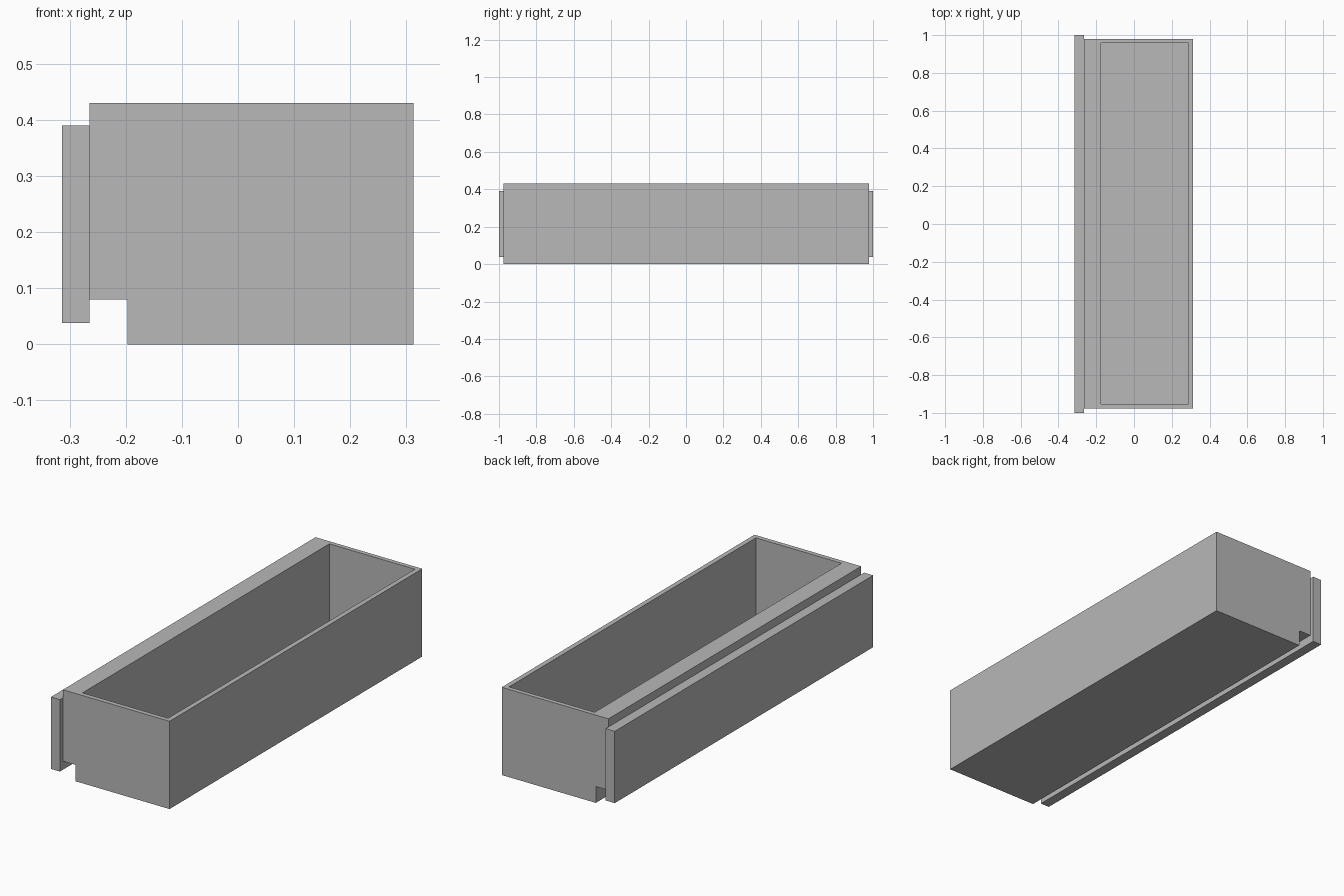
import bpy
import bmesh

if "Cube" in bpy.data.objects:
    bpy.data.objects.remove(bpy.data.objects["Cube"], do_unlink=True)

# One plain grey
grey = bpy.data.materials.new("plain_grey")
grey.use_nodes = True
colour = (0.48, 0.48, 0.48, 1.0)
grey.diffuse_color = colour
grey.node_tree.nodes["Principled BSDF"].inputs["Base Color"].default_value = colour


def extrude_profile(name, profile, y0, y1):
    """Extrude an (x, z) outline along y into a closed solid."""
    bm = bmesh.new()
    face = bm.faces.new([bm.verts.new((x, y0, z)) for x, z in profile])
    result = bmesh.ops.extrude_face_region(bm, geom=[face])
    moved = [v for v in result["geom"] if isinstance(v, bmesh.types.BMVert)]
    bmesh.ops.translate(bm, verts=moved, vec=(0, y1 - y0, 0))
    bmesh.ops.recalc_face_normals(bm, faces=bm.faces)
    mesh = bpy.data.meshes.new(name)
    bm.to_mesh(mesh)
    bm.free()
    mesh.materials.append(grey)
    obj = bpy.data.objects.new(name, mesh)
    bpy.context.collection.objects.link(obj)
    return obj


def rectangle(x0, x1, z0, z1):
    return [(x0, z0), (x1, z0), (x1, z1), (x0, z1)]


# Drawer box with a notch running under one side
left, right, top = -0.265, 0.313, 0.43
notch_x, notch_z = -0.197, 0.08
box = extrude_profile("drawer_box", [
    (notch_x, 0), (right, 0), (right, top),
    (left, top), (left, notch_z), (notch_x, notch_z)], -0.977, 0.979)

# Open cavity, leaving thin walls and a floor
cutter = extrude_profile("cavity_cutter", rectangle(-0.175, 0.289, 0.023, 0.6), -0.954, 0.957)
cutter.hide_render = True
cutter.hide_viewport = True
cut = box.modifiers.new("cavity", 'BOOLEAN')
cut.operation = 'DIFFERENCE'
cut.solver = 'EXACT'
cut.object = cutter

# Front panel fixed on the notched side
extrude_profile("drawer_panel", rectangle(-0.314, left, 0.038, 0.39), -1.0, 1.0)
